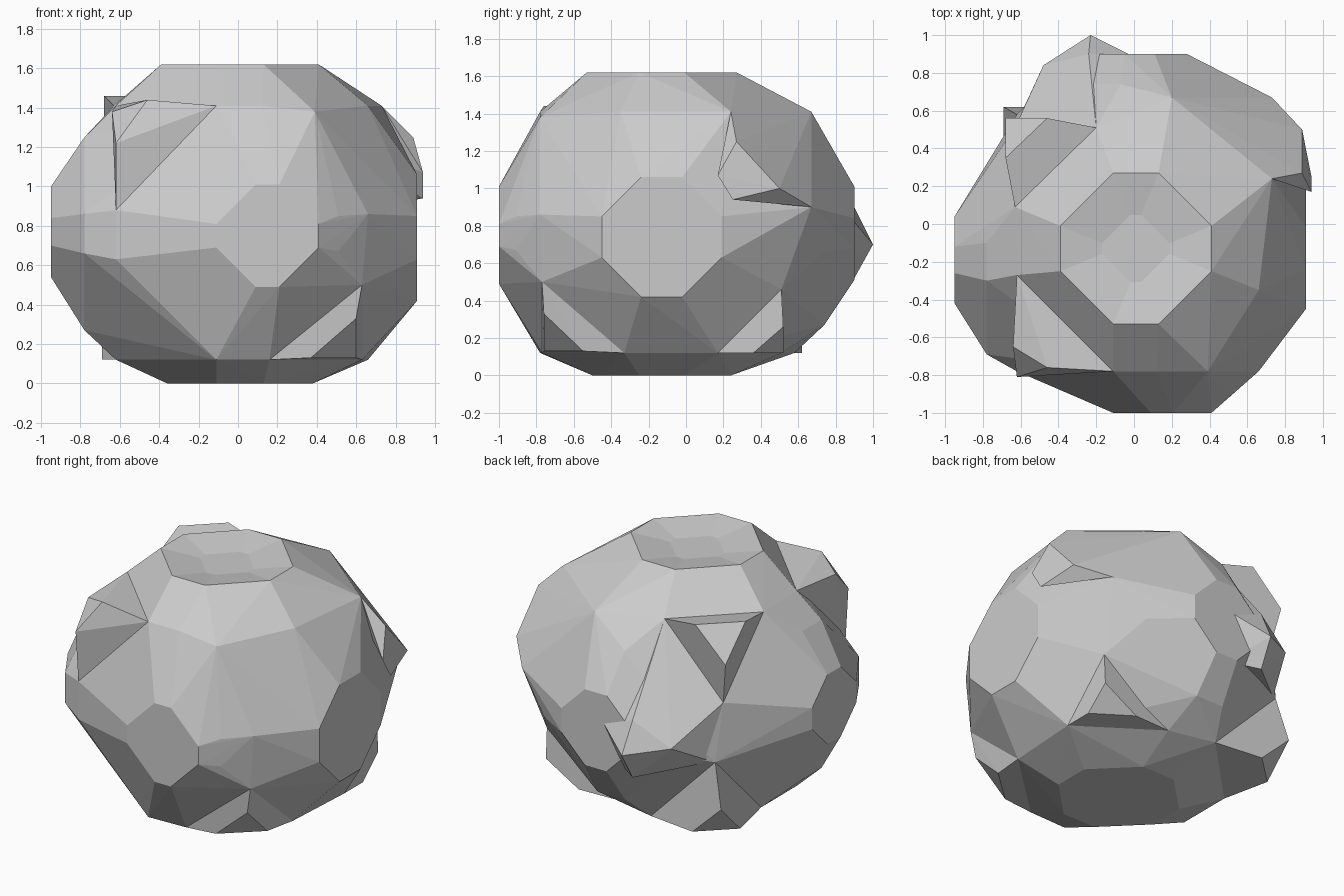
import bpy, bmesh
from math import radians

if "Cube" in bpy.data.objects:
    bpy.data.objects.remove(bpy.data.objects["Cube"])


def octagon(axis, centre, half, short):
    """Eight points of a chamfered square lying across the given axis."""
    pts = []
    for u, v in ((half, short), (short, half)):
        for su in (-1, 1):
            for sv in (-1, 1):
                p = list(centre)
                a, b = [i for i in range(3) if i != axis]
                p[a] += su * u
                p[b] += sv * v
                pts.append(tuple(p))
    return pts


def corner(plane, inner):
    """Three points of a cut cube corner: each slides along one cube edge."""
    (x, y, z), (i, j, k) = plane, inner
    return [(i, y, z), (x, j, z), (x, y, k)]


def hull(name, pts, dish=None):
    bm = bmesh.new()
    for p in pts:
        bm.verts.new(p)
    bmesh.ops.remove_doubles(bm, verts=bm.verts[:], dist=0.001)
    bmesh.ops.convex_hull(bm, input=bm.verts[:])
    loose = [v for v in bm.verts if not v.link_faces]
    bmesh.ops.delete(bm, geom=loose, context='VERTS')
    bmesh.ops.dissolve_limit(bm, angle_limit=radians(1), verts=bm.verts[:], edges=bm.edges[:])
    bmesh.ops.recalc_face_normals(bm, faces=bm.faces[:])
    if dish:
        top = max(bm.faces, key=lambda f: f.calc_center_median().z)
        bmesh.ops.inset_region(bm, faces=[top], thickness=dish[0], depth=dish[1])
    me = bpy.data.meshes.new(name)
    bm.to_mesh(me)
    bm.free()
    ob = bpy.data.objects.new(name, me)
    bpy.context.collection.objects.link(ob)
    return ob


# Flat pads on six sides, plus the wider bevel rings behind some of them
pads = [
    (2, (0.01, -0.13, 1.62), 0.40, 0.12),
    (2, (0.01, -0.13, 0.0), 0.37, 0.12),
    (1, (0.15, -1.0, 0.75), 0.26, 0.06),
    (1, (0.15, -0.91, 0.76), 0.36, 0.09),
    (0, (0.91, -0.13, 0.74), 0.32, 0.11),
    (0, (-0.95, -0.19, 0.77), 0.23, 0.07),
    (0, (-0.78, -0.20, 0.76), 0.49, 0.10),
    (1, (0.03, 0.90, 0.76), 0.25, 0.08),
    (1, (0.03, 0.74, 0.76), 0.49, 0.10),
]

# Eight corners: base plane, base inner, tip plane, tip inner
corners = {
    "front_left_top": ((-.62, -.78, 1.41), (-.11, -.27, .88), None, None),
    "front_right_top": ((.66, -.78, 1.41), (.12, -.35, .86), None, None),
    "back_left_top": ((-.63, .51, 1.41), (-.20, .09, .97), (-.68, .56, 1.46), (-.46, .35, 1.25)),
    "back_right_top": ((.73, .67, 1.41), (.20, .24, .90), None, None),
    "front_left_bottom": ((-.62, -.78, .12), (-.11, -.27, .63), None, None),
    "front_right_bottom": ((.63, -.77, .12), (.16, -.33, .50), (.60, -.76, .13), (.37, -.55, .33)),
    "back_left_bottom": ((-.62, .58, .12), (-.15, .10, .60), (-.69, .62, .12), (-.48, .42, .32)),
    "back_right_bottom": ((.66, .51, .12), (.16, .17, .46), (.66, .52, .12), (.42, .36, .26)),
}

# Main faceted body with a shallow dish on top
body = [p for pad in pads for p in octagon(*pad)]
for base, inner, _, _ in corners.values():
    body += corner(base, inner)
body.append((0.39, -0.78, 1.38))
hull("rock_body", body, dish=(0.24, -0.04))

# Knobs on the corners
for name, (base, inner, tip, tip_inner) in corners.items():
    if tip:
        hull(name + "_knob", corner(base, inner) + corner(tip, tip_inner))

# Uneven knob on the front left shoulder
hull("front_left_shoulder", corner(*corners["front_left_top"][:2]) + [
    (-.46, -.76, 1.44), (-.64, -.65, 1.38), (-.62, -.81, 1.22)])

# Wide knob on the back right shoulder
hull("back_right_shoulder", corner(*corners["back_right_top"][:2]) + [
    (.94, .25, .94), (.94, .17, 1.07), (.89, .27, 1.25), (.89, .50, 1.0)])

# Pointed ridge on the back, blending into the upper left slope
hull("back_ridge", [(-.23, 1.0, .70), (-.24, .90, .90), (-.48, .84, .75), (-.03, .90, .82),
                    (-.06, .80, .55), (-.24, .90, .52), (-.63, .51, .97), (-.60, .58, .60),
                    (-.20, .51, 1.41)])
